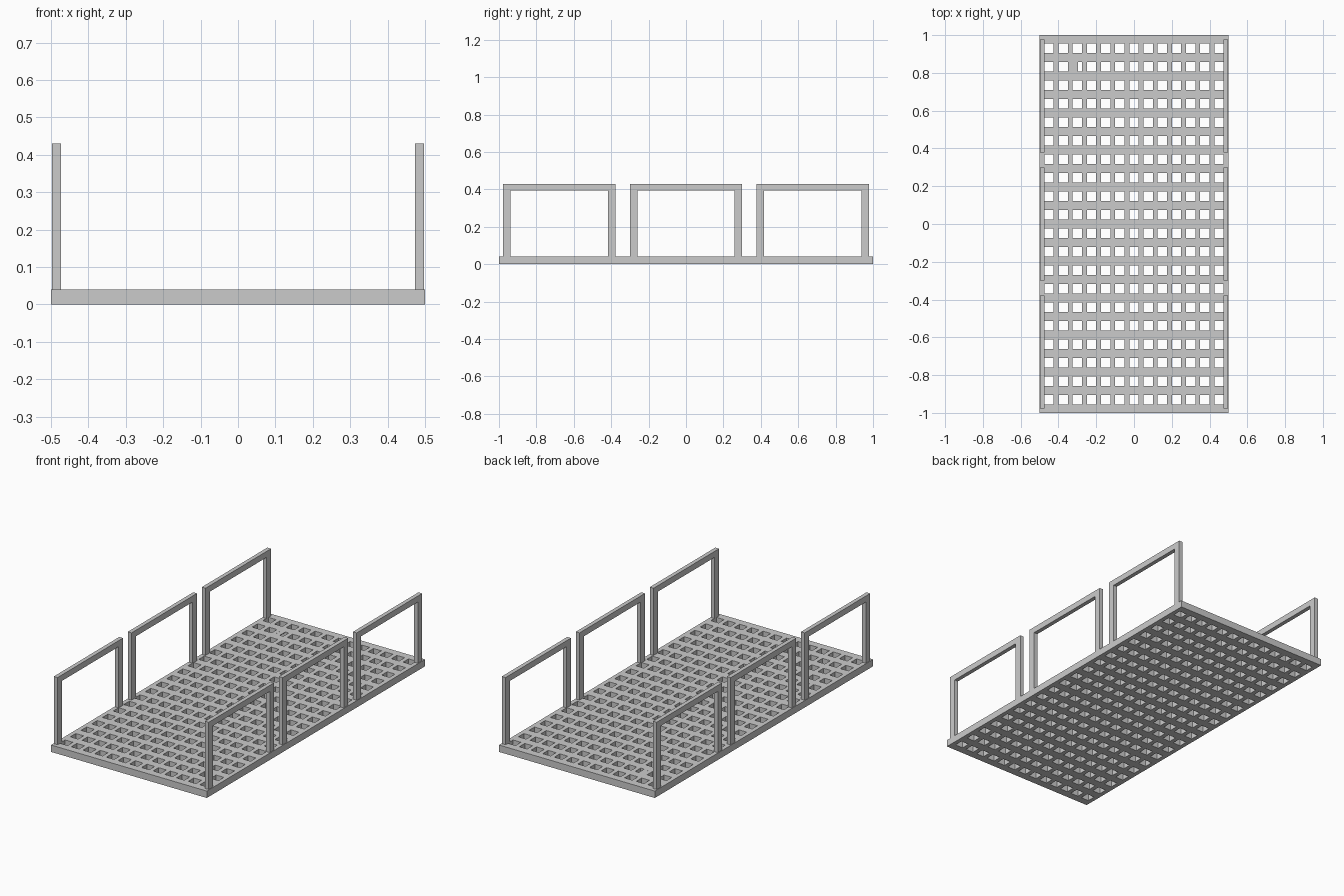
import bpy, bmesh
from mathutils import Vector

if "Cube" in bpy.data.objects:
    bpy.data.objects.remove(bpy.data.objects["Cube"])

DECK_H = 0.04
HOLE = 0.05
COLS, ROWS = 13, 20
PITCH_X, PITCH_Y = 0.075, 0.098


def finish(name, bm):
    bmesh.ops.recalc_face_normals(bm, faces=bm.faces)
    me = bpy.data.meshes.new(name)
    bm.to_mesh(me)
    bm.free()
    ob = bpy.data.objects.new(name, me)
    bpy.context.collection.objects.link(ob)
    return ob


def breaks(half, count, pitch):
    """Plate edges plus both sides of every hole, in order."""
    out = [-half]
    for i in range(count):
        c = (i - (count - 1) / 2) * pitch
        out += [c - HOLE / 2, c + HOLE / 2]
    return out + [half]


def extrude_up(bm, axis):
    res = bmesh.ops.extrude_face_region(bm, geom=bm.faces[:], use_keep_orig=True)
    verts = [g for g in res["geom"] if isinstance(g, bmesh.types.BMVert)]
    bmesh.ops.translate(bm, verts=verts, vec=Vector(axis))


# Perforated deck: cell grid without the hole cells, then thickened
xs, ys = breaks(0.5, COLS, PITCH_X), breaks(1.0, ROWS, PITCH_Y)
bm = bmesh.new()
grid = [[bm.verts.new((x, y, 0)) for y in ys] for x in xs]
for i in range(len(xs) - 1):
    for j in range(len(ys) - 1):
        if i % 2 and j % 2:
            continue
        bm.faces.new((grid[i][j], grid[i + 1][j], grid[i + 1][j + 1], grid[i][j + 1]))
extrude_up(bm, (0, 0, DECK_H))
finish("perforated_deck", bm)

# Small patch half covering one hole
bm = bmesh.new()
bmesh.ops.create_cube(bm, size=1)
bmesh.ops.scale(bm, vec=(0.027, HOLE, 0.004), verts=bm.verts)
bmesh.ops.translate(bm, vec=(-0.311, 0.833, DECK_H - 0.002), verts=bm.verts)
finish("hole_patch", bm)


# Side rails: inverted U frames standing on the deck edges
def rail(name, x, y):
    o, i, top, under = 0.30, 0.26, 0.43, 0.395
    outline = [(-o, DECK_H), (-o, top), (o, top), (o, DECK_H),
               (i, DECK_H), (i, under), (-i, under), (-i, DECK_H)]
    bm = bmesh.new()
    vs = [bm.verts.new((x - 0.012, y + a, z)) for a, z in outline]
    for q in ((0, 1, 6, 7), (1, 2, 5, 6), (2, 3, 4, 5)):
        bm.faces.new([vs[k] for k in q])
    extrude_up(bm, (0.024, 0, 0))
    finish(name, bm)


for side, x in (("left", -0.485), ("right", 0.485)):
    for pos, y in (("front", -0.678), ("middle", 0.0), ("back", 0.678)):
        rail(f"{side}_{pos}_rail", x, y)
